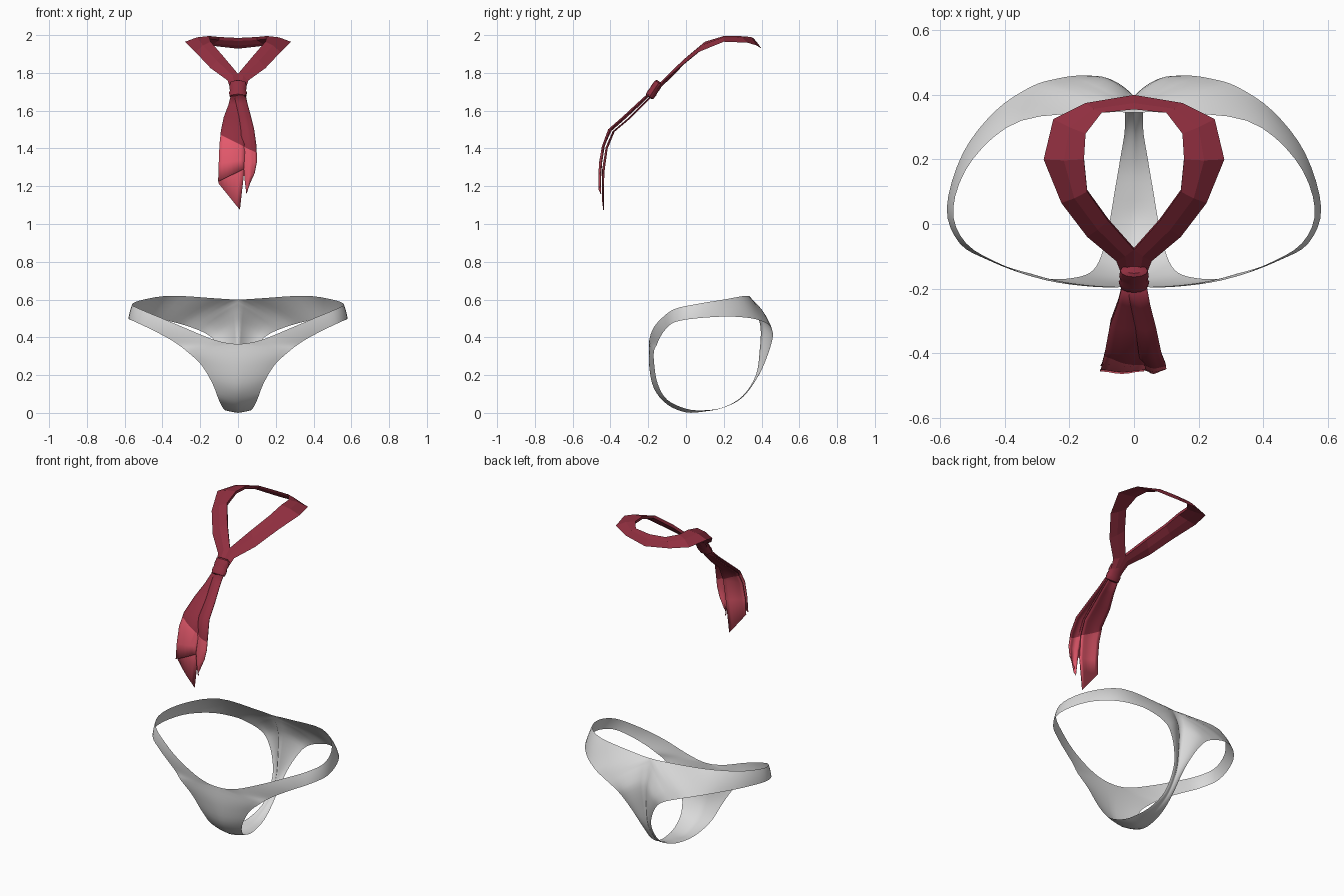
import bpy, bmesh, math
from mathutils import Vector

if "Cube" in bpy.data.objects:
    bpy.data.objects.remove(bpy.data.objects["Cube"])


def material(name, rgb):
    m = bpy.data.materials.new(name)
    m.diffuse_color = (*rgb, 1)
    m.use_nodes = True
    m.node_tree.nodes["Principled BSDF"].inputs["Base Color"].default_value = m.diffuse_color
    return m


GREY = material("light_grey", (0.70, 0.70, 0.70))
RED = material("dark_red", (0.28, 0.028, 0.05))
PINK = material("rose_red", (0.78, 0.10, 0.15))


def make_object(name, verts, faces, mats, smooth=None):
    me = bpy.data.meshes.new(name)
    me.from_pydata([tuple(v) for v in verts], [], faces)
    for m in mats:
        me.materials.append(m)
    ob = bpy.data.objects.new(name, me)
    bpy.context.collection.objects.link(ob)
    if smooth:
        bpy.ops.object.select_all(action='DESELECT')
        ob.select_set(True)
        bpy.context.view_layer.objects.active = ob
        bpy.ops.object.shade_smooth_by_angle(angle=math.radians(smooth))
    return ob


def mirror(ob):
    m = ob.modifiers.new("mirror", 'MIRROR')
    m.merge_threshold = 0.002


def grid_faces(rows, cols, wrap_rows=False, wrap_cols=False):
    return [(r * cols + c, r * cols + (c + 1) % cols,
             (r + 1) % rows * cols + (c + 1) % cols, (r + 1) % rows * cols + c)
            for r in range(rows if wrap_rows else rows - 1)
            for c in range(cols if wrap_cols else cols - 1)]


def curve(pts, steps):
    """Catmull-Rom curve; the first and last points only steer the ends."""
    pts, res = [Vector(p) for p in pts], []
    for a, b, c, d in zip(pts, pts[1:], pts[2:], pts[3:]):
        for s in range(steps):
            t = s / steps
            res.append(0.5 * (2 * b + (c - a) * t + (2 * a - 5 * b + 4 * c - d) * t * t
                              + (3 * b - a - 3 * c + d) * t ** 3))
    return res


# Briefs: each half is a band between (centre seam + waistline) and the leg opening
seam = [(0, y, z) for y, z in
        [(-.195, .365), (-.195, .25), (-.17, .13), (-.10, .045), (0, .003), (.1, .008),
         (.2, .03), (.3, .09), (.37, .2), (.39, .33), (.395, .45), (.37, .54), (.345, .6)]]
waist = [(.1, .345, .605), (.35, .32, .62), (.5, .2, .60), (.56, .05, .575),
         (.52, -.06, .55), (.4, -.13, .5), (.27, -.175, .445), (.12, -.195, .385)]
leg = [(.27, -.17, .325), (.195, -.168, .255), (.135, -.15, .155), (.102, -.1, .07),
       (.077, 0, .022), (.06, .1, .014), (.043, .2, .03), (.028, .3, .085),
       (.035, .385, .2), (.07, .43, .3), (.12, .455, .38), (.17, .46, .42),
       (.24, .45, .45), (.32, .425, .475), (.43, .35, .5), (.53, .22, .51),
       (.58, .05, .5), (.54, -.06, .48), (.455, -.11, .44), (.37, -.14, .395),
       (.315, -.155, .36)]
STEPS, ACROSS = 4, 8
flip = lambda p: (-p[0], p[1], p[2])
outer = curve([(0, -.19, .48)] + seam + [(0, .32, .66)], STEPS)
outer += curve([flip(waist[0]), seam[-1]] + waist + [seam[0], flip(waist[-1])], STEPS)
inner = curve([leg[-1]] + leg + leg[:2], STEPS)
verts = []
for a, b in zip(outer, inner):
    away = ((a + b) / 2 - Vector((0, .1, .38))).normalized()
    back = min(1, max(0, (a.y - .2) / .1)) * min(1, max(0.25, (.62 - a.z) / .14))
    puff = (0.03 + 0.10 * back) * (b - a).length
    for k in range(ACROSS):
        t = k / (ACROSS - 1)
        p = a.lerp(b, t) + away * puff * 4 * t * (1 - t)
        p.x = max(p.x, 0)
        verts.append(p if k else a)
faces = [f[::-1] for f in grid_faces(len(outer), ACROSS, wrap_rows=True)]
mirror(make_object("briefs", verts, faces, [GREY], smooth=90))

# Scarf collar: faceted folded band, (outer edge, inner edge) from nape to knot
collar = [((0, .40, 1.928), (0, .355, 1.985)),
          ((.15, .375, 1.945), (.10, .345, 1.99)),
          ((.25, .325, 1.96), (.15, .28, 1.995)),
          ((.28, .2, 1.965), (.155, .2, 1.995)),
          ((.225, .065, 1.91), (.145, .1, 1.965)),
          ((.145, -.04, 1.825), (.08, .01, 1.89)),
          ((.055, -.115, 1.76), (0, -.08, 1.795)),
          ((.035, -.165, 1.70), (0, -.15, 1.73))]
verts = []
for o, i in collar:
    o, i = Vector(o), Vector(i)
    up = Vector((0, -.003, .008))
    verts += [o, o.lerp(i, .5) + up, i, i - up * 2, o.lerp(i, .5) - up * 1.5]
faces = [f[::-1] for f in grid_faces(len(collar), 5, wrap_cols=True)]
mirror(make_object("scarf_collar", verts, faces, [RED]))

# Knot: flattened ring wrapped round the scarf, tilted down its slope
SIDES = 12
axis = Vector((0, -.55, -.83)).normalized()
out = Vector((0, -.83, .55)).normalized()
profile = [(-.05, .6), (-.042, .93), (-.01, 1.0), (.005, .93), (.02, 1.03), (.045, .95), (.05, .6)]
verts = []
for d, s in profile:
    for k in range(SIDES):
        a = 2 * math.pi * k / SIDES
        verts.append(Vector((0, -.168, 1.712)) + axis * d
                     + Vector((math.cos(a) * .046 * s, 0, 0)) + out * math.sin(a) * .025 * s)
n = len(profile)
faces = grid_faces(n, SIDES, wrap_cols=True)
faces += [tuple(range(SIDES))[::-1], tuple(range((n - 1) * SIDES, n * SIDES))]
make_object("scarf_knot", verts, faces, [RED], smooth=35)


# Tails: softly folded hanging strips; rows are (y, z, left x, right x, slant)
def tail(name, rows, fold):
    cols, verts = 7, []
    for y, z, xl, xr, slant in rows:
        for c in range(cols):
            u = c / (cols - 1)
            verts.append((xl + (xr - xl) * u, y + fold * math.cos(2 * math.pi * u), z - slant * u))
    ob = make_object(name, verts, grid_faces(len(rows), cols), [RED, PINK])
    # Slanted colour border
    bm = bmesh.new()
    bm.from_mesh(ob.data)
    border, normal = Vector((0, -.42, 1.425)), Vector((.5, 0, 1)).normalized()
    bmesh.ops.bisect_plane(bm, geom=bm.verts[:] + bm.edges[:] + bm.faces[:],
                           plane_co=border, plane_no=normal)
    for f in bm.faces:
        f.material_index = int((f.calc_center_median() - border).dot(normal) < 0)
    bmesh.ops.recalc_face_normals(bm, faces=bm.faces[:])
    for f in bm.faces:
        f.smooth = True
    bm.to_mesh(ob.data)
    bm.free()
    s = ob.modifiers.new("cloth", 'SOLIDIFY')
    s.thickness, s.offset = 0.005, 0


tail("left_tail", [(-.2, 1.68, -.038, .03, 0), (-.25, 1.63, -.05, .035, 0),
                   (-.32, 1.565, -.075, .04, 0), (-.4, 1.495, -.09, .04, 0),
                   (-.436, 1.42, -.098, .038, 0), (-.453, 1.32, -.102, .034, -.02),
                   (-.458, 1.225, -.105, .03, -.065)], .004)
tail("under_tail", [(-.185, 1.675, -.036, .03, 0), (-.235, 1.625, -.048, .035, 0),
                    (-.3, 1.56, -.072, .04, 0), (-.383, 1.49, -.086, .04, 0),
                    (-.42, 1.41, -.095, .038, .01), (-.438, 1.31, -.1, .032, .04),
                    (-.44, 1.215, -.103, .01, .14)], .003)
tail("right_tail", [(-.2, 1.685, -.02, .04, 0), (-.255, 1.635, -.01, .05, 0),
                    (-.325, 1.57, .005, .068, 0), (-.405, 1.5, .015, .085, 0),
                    (-.438, 1.41, .022, .098, 0), (-.452, 1.32, .028, .1, -.01),
                    (-.457, 1.24, .035, .088, -.03), (-.456, 1.16, .045, .06, -.05)], .005)
